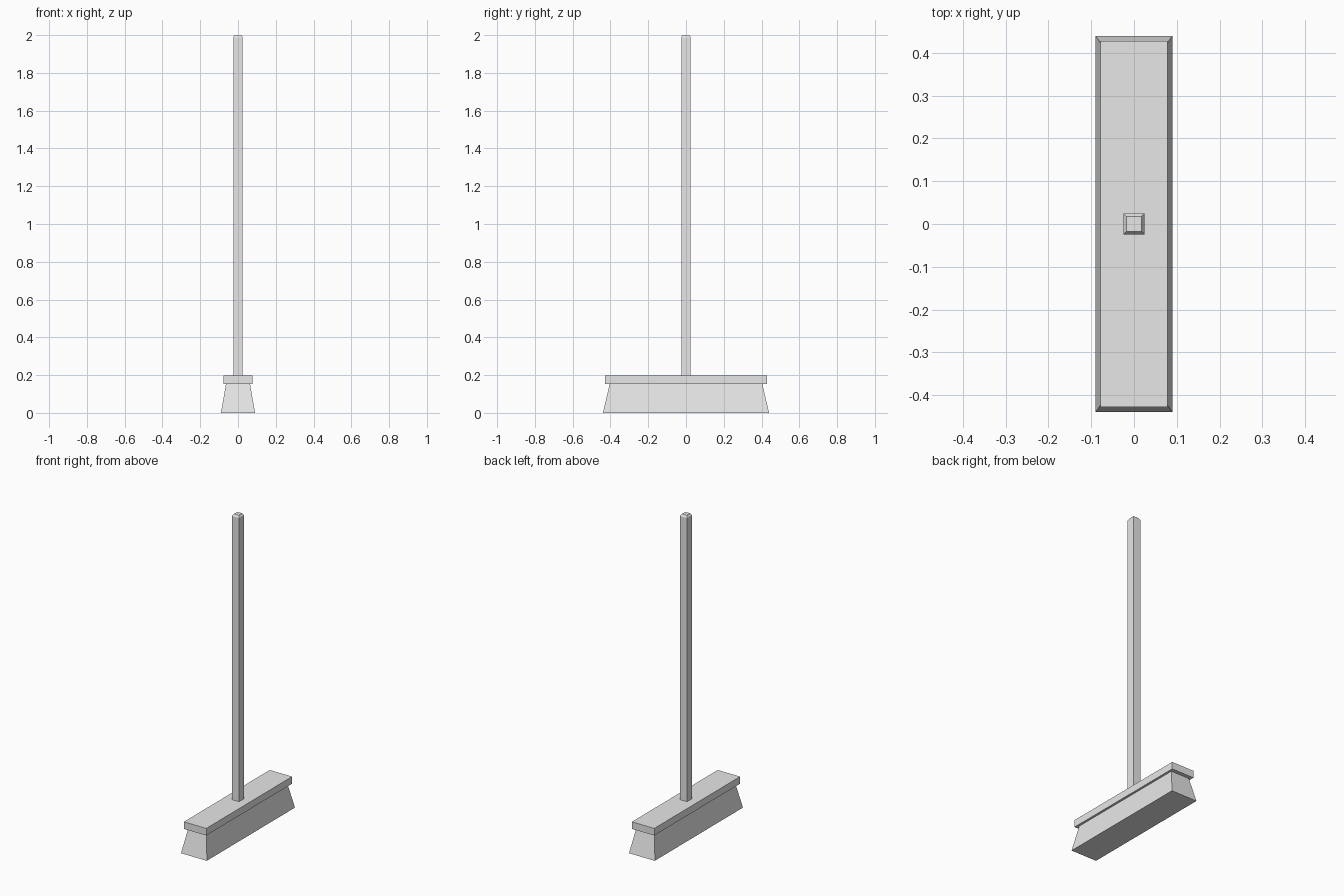
import bpy
import bmesh

cube = bpy.data.objects.get("Cube")
if cube:
    bpy.data.objects.remove(cube, do_unlink=True)

GREY = (0.8, 0.8, 0.8, 1.0)
grey = bpy.data.materials.new("light_grey")
grey.use_nodes = True
grey.diffuse_color = GREY
grey.node_tree.nodes["Principled BSDF"].inputs["Base Color"].default_value = GREY


def stacked_part(name, sections):
    """Closed solid through rectangular sections (half_x, half_y, z)."""
    bm = bmesh.new()
    rings = [[bm.verts.new((sx * hx, sy * hy, z))
              for sx, sy in ((-1, -1), (1, -1), (1, 1), (-1, 1))]
             for hx, hy, z in sections]
    for low, high in zip(rings, rings[1:]):
        for i in range(4):
            j = (i + 1) % 4
            bm.faces.new((low[i], low[j], high[j], high[i]))
    bm.faces.new(rings[0][::-1])
    bm.faces.new(rings[-1])
    mesh = bpy.data.meshes.new(name)
    bm.to_mesh(mesh)
    bm.free()
    mesh.materials.append(grey)
    obj = bpy.data.objects.new(name, mesh)
    bpy.context.collection.objects.link(obj)
    return obj


# Flared bristle block
stacked_part("bristles", [(0.09, 0.44, 0), (0.064, 0.404, 0.152)])
# Flat head board
stacked_part("head_board", [(0.078, 0.428, 0.152), (0.078, 0.428, 0.197)])
# Square handle with a chamfered tip
stacked_part("handle", [(0.025, 0.025, 0.19), (0.025, 0.025, 1.988),
                        (0.017, 0.017, 2.0)])
